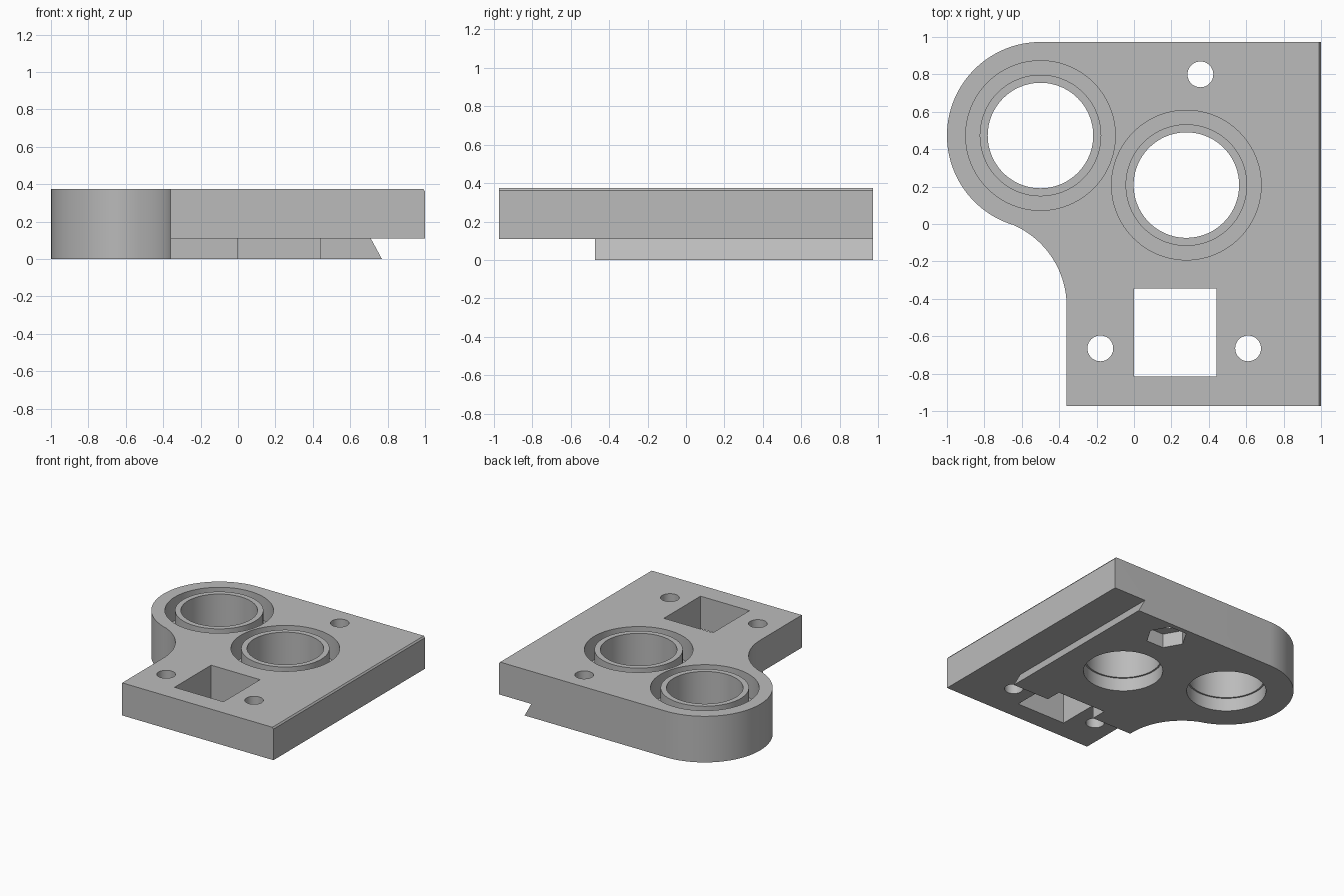
import bpy
import bmesh
from math import sin, cos, radians, atan2, tau, hypot

cube = bpy.data.objects.get("Cube")
if cube:
    bpy.data.objects.remove(cube, do_unlink=True)

TOP, STEP, OVER = 0.375, 0.11, 0.1

grey = bpy.data.materials.new("plain grey")
grey.use_nodes = True
grey.diffuse_color = (0.5, 0.5, 0.5, 1)
grey.node_tree.nodes["Principled BSDF"].inputs["Base Color"].default_value = (0.5, 0.5, 0.5, 1)


def arc(cx, cy, r, a0, a1, n):
    """Points on an arc, angles in degrees."""
    angles = [radians(a0 + (a1 - a0) * i / n) for i in range(n + 1)]
    return [(cx + r * cos(a), cy + r * sin(a)) for a in angles]


def finish(name, bm):
    bmesh.ops.recalc_face_normals(bm, faces=bm.faces)
    mesh = bpy.data.meshes.new(name)
    bm.to_mesh(mesh)
    bm.free()
    mesh.materials.append(grey)
    obj = bpy.data.objects.new(name, mesh)
    bpy.context.collection.objects.link(obj)
    return obj


def prism(name, points, lo, hi, along_y=False):
    """Extrude a closed profile along z, or an x-z profile along y."""
    bm = bmesh.new()
    place = (lambda u, v, w: (u, w, v)) if along_y else (lambda u, v, w: (u, v, w))
    low = [bm.verts.new(place(u, v, lo)) for u, v in points]
    high = [bm.verts.new(place(u, v, hi)) for u, v in points]
    bm.faces.new(low)
    bm.faces.new(high)
    for i in range(len(points)):
        j = (i + 1) % len(points)
        bm.faces.new((low[i], low[j], high[j], high[i]))
    return finish(name, bm)


def rectangle(x0, y0, x1, y1):
    return [(x0, y0), (x1, y0), (x1, y1), (x0, y1)]


def round_cutter(name, x, y, r, lo, hi, sides=64):
    return prism(name, arc(x, y, r, 0, 360, sides)[:-1], lo, hi)


def ring_cutter(name, x, y, inner, outer, lo, hi, sides=96):
    bm = bmesh.new()
    loops = []
    for i in range(sides):
        c, s = cos(tau * i / sides), sin(tau * i / sides)
        loops.append([bm.verts.new((x + r * c, y + r * s, z))
                      for r, z in rectangle(inner, lo, outer, hi)])
    for i in range(sides):
        a, b = loops[i], loops[(i + 1) % sides]
        for k in range(4):
            m = (k + 1) % 4
            bm.faces.new((a[k], a[m], b[m], b[k]))
    return finish(name, bm)


# Plate outline: rounded lobe, concave fillet, straight sides
lobe_x, lobe_y, lobe_r = -0.5, 0.473, 0.5
fillet_x, fillet_y, fillet_r = -0.834, -0.44, 0.474
back, side = lobe_y + lobe_r, fillet_x + fillet_r
turn = atan2(fillet_y - lobe_y, fillet_x - lobe_x) * 360 / tau
outline = arc(lobe_x, lobe_y, lobe_r, 90, turn + 360, 48)
outline += arc(fillet_x, fillet_y, fillet_r, turn + 180, 0, 24)[1:]
outline += [(side, -back), (1, -back), (1, back)]
plate = prism("mounting_plate", outline, 0, TOP)

cutters = [
    # Underside step at the front and dovetail along the side
    prism("front_step", rectangle(-2, -2, 2, -0.473), -OVER, STEP),
    prism("dovetail", [(0.824, -OVER), (2, -OVER), (2, STEP), (0.71, STEP)], -2, 2, True),
    # Small bevel on the top side edge
    prism("top_bevel", [(0.99, TOP), (0.98, TOP + OVER), (1.1, TOP + OVER),
                        (1.1, 0.362), (1, 0.362)], -2, 2, True),
    # Square window
    prism("window", rectangle(0, -0.815, 0.44, -0.345), -OVER, 1),
    # Hexagonal nut pocket beneath the back bolt hole
    round_cutter("nut_pocket", 0.355, 0.8, 0.155, -OVER, STEP + 0.005, 6),
]

# Bolt holes
for x, y in [(0.355, 0.8), (-0.18, -0.665), (0.61, -0.665)]:
    cutters.append(round_cutter("bolt_hole", x, y, 0.069, -OVER, 1, 40))

# Large bores with a wider lower seat and a ring groove on top
for x, y in [(lobe_x, lobe_y), (0.28, 0.208)]:
    cutters.append(round_cutter("bore", x, y, 0.282, -OVER, 1, 96))
    cutters.append(round_cutter("lower_seat", x, y, 0.295, -OVER, STEP - 0.003, 96))
    cutters.append(ring_cutter("groove", x, y, 0.325, 0.4, TOP - 0.19, 1))

# Cut everything out and remove the cutters
bpy.ops.object.select_all(action="DESELECT")
bpy.context.view_layer.objects.active = plate
plate.select_set(True)
for cutter in cutters:
    cutter.hide_render = True
    mod = plate.modifiers.new(cutter.name, "BOOLEAN")
    mod.operation = "DIFFERENCE"
    mod.solver = "EXACT"
    mod.object = cutter
    bpy.ops.object.modifier_apply(modifier=mod.name)
for cutter in cutters:
    bpy.data.objects.remove(cutter, do_unlink=True)

bpy.ops.object.shade_smooth_by_angle(angle=radians(30))
